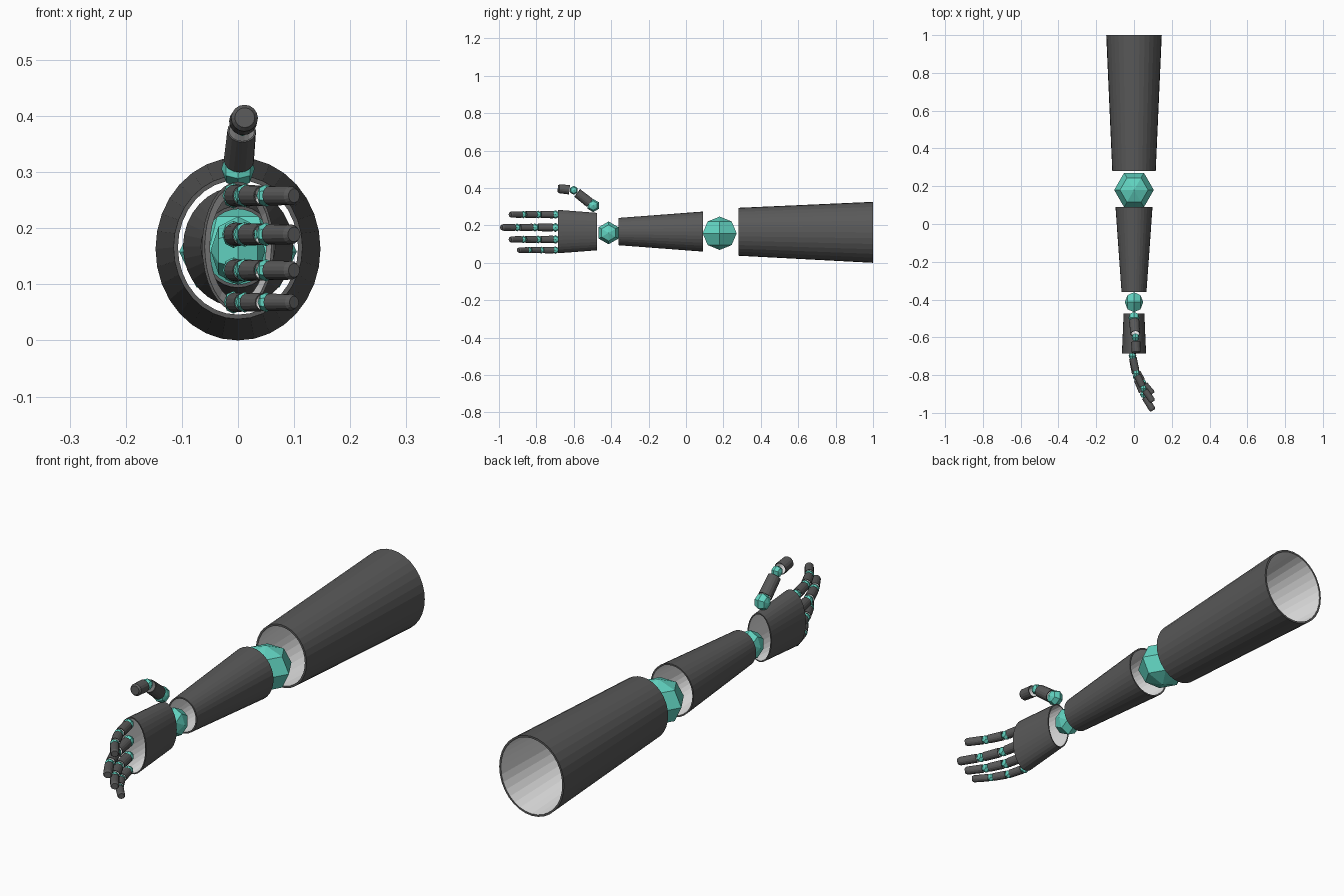
import bpy, bmesh, math
from mathutils import Vector, Matrix

cube = bpy.data.objects.get("Cube")
if cube:
    bpy.data.objects.remove(cube, do_unlink=True)


def material(name, color):
    m = bpy.data.materials.new(name)
    m.use_nodes = True
    m.diffuse_color = (*color, 1)
    m.node_tree.nodes["Principled BSDF"].inputs["Base Color"].default_value = (*color, 1)
    return m


shell_grey = material("shell dark grey", (0.1, 0.1, 0.1))
lining = material("lining pale grey", (0.8, 0.8, 0.8))
joint_teal = material("joint teal", (0.12, 0.65, 0.53))


def finish(bm, name, mats):
    mesh = bpy.data.meshes.new(name)
    bm.to_mesh(mesh)
    bm.free()
    for m in mats:
        mesh.materials.append(m)
    obj = bpy.data.objects.new(name, mesh)
    bpy.context.collection.objects.link(obj)
    return obj


def tube(name, start, end, r0, r1, wall, sides=32, tip=False):
    """Tapered hollow shell; r0 and r1 are (sideways, upright) radii; a tip is closed and bevelled."""
    start, end = Vector(start), Vector(end)
    axis = (end - start).normalized()
    side = axis.cross(Vector((0, 0, 1))).normalized()
    up = side.cross(axis)
    bm = bmesh.new()

    def ring(t, inset):
        verts = []
        for i in range(sides):
            a = math.tau * i / sides
            rx = r0[0] + (r1[0] - r0[0]) * t - inset
            rz = r0[1] + (r1[1] - r0[1]) * t - inset
            p = start.lerp(end, t) + side * rx * math.cos(a) + up * rz * math.sin(a)
            verts.append(bm.verts.new(p))
        return verts

    def band(a, b, mat):
        for i in range(sides):
            j = (i + 1) % sides
            bm.faces.new((a[i], a[j], b[j], b[i])).material_index = mat

    outer, inner = ring(0, 0), ring(0, wall)
    band(inner, outer, 0)
    if tip:
        shoulder, cap, inner_end = ring(0.88, 0), ring(1, wall * 2), ring(0.85, wall)
        band(outer, shoulder, 0)
        band(shoulder, cap, 0)
        bm.faces.new(cap)
        bm.faces.new(inner_end).material_index = 1
    else:
        outer_end, inner_end = ring(1, 0), ring(1, wall)
        band(outer, outer_end, 0)
        band(outer_end, inner_end, 0)
    band(inner_end, inner, 1)
    bmesh.ops.recalc_face_normals(bm, faces=bm.faces)
    return finish(bm, name, [shell_grey, lining])


# Orientation of the six-sided joint balls: poles upright or poles sideways
UPRIGHT = Matrix(((0, 1, 0), (-1, 0, 0), (0, 0, 1)))
SIDEWAYS = Matrix(((0, 0, 1), (1, 0, 0), (0, 1, 0)))


def joint(name, center, radius, turn=SIDEWAYS, squash=0.85):
    bm = bmesh.new()
    bmesh.ops.create_uvsphere(bm, u_segments=6, v_segments=4, radius=radius)
    bmesh.ops.scale(bm, vec=(1, 1, squash), verts=bm.verts)
    bmesh.ops.transform(bm, matrix=turn.to_4x4(), verts=bm.verts)
    bmesh.ops.translate(bm, vec=center, verts=bm.verts)
    return finish(bm, name, [joint_teal])


# Arm shells
MID = 0.163
tube("upper_arm", (0, 1, MID), (0, 0.28, MID + 0.003), (0.147, 0.163), (0.115, 0.128), 0.008)
tube("forearm", (0, 0.09, 0.167), (0, -0.36, 0.167), (0.098, 0.107), (0.066, 0.073), 0.006)
tube("palm", (0, -0.475, 0.167), (0, -0.685, 0.167), (0.055, 0.1), (0.064, 0.116), 0.005)

# Large joints
joint("elbow_joint", (0, 0.18, 0.158), 0.105, UPRIGHT)
joint("wrist_joint", (0, -0.414, 0.16), 0.061, squash=0.8)


def limb(name, points, radii, joint_radii, gaps):
    """Chain of joint balls with a shell after each; the last shell is a closed tip."""
    points = [Vector(p) for p in points]
    for k, r in enumerate(radii):
        a, b = points[k], points[k + 1]
        last = k == len(radii) - 1
        d = (b - a).normalized()
        joint(f"{name}_joint_{k + 1}", a, joint_radii[k])
        tube(f"{name}_segment_{k + 1}", a + d * gaps, b if last else b - d * gaps,
             (r, r), (r * 0.95, r * 0.95), r * 0.12, 16, last)


# Fingers: height, length factor, thickness factor
fingers = {
    "index": (0.258, 0.84, 1.0),
    "middle": (0.189, 1.0, 1.05),
    "ring": (0.125, 0.84, 1.0),
    "little": (0.068, 0.69, 0.88),
}
bend = [(-0.008, 0), (0.012, 0.11), (0.05, 0.205), (0.1, 0.289)]
for name, (z, length, thick) in fingers.items():
    path = [(x, -0.698 - y * length, z) for x, y in bend]
    limb(name + "_finger", path, [r * thick for r in (0.02, 0.019, 0.0175)],
         [r * thick for r in (0.023, 0.021, 0.02)], 0.016 * length)

# Thumb
limb("thumb", [(0, -0.496, 0.306), (0.008, -0.6, 0.388), (0.012, -0.685, 0.397)],
     [0.027, 0.025], [0.035, 0.024], 0.024)
